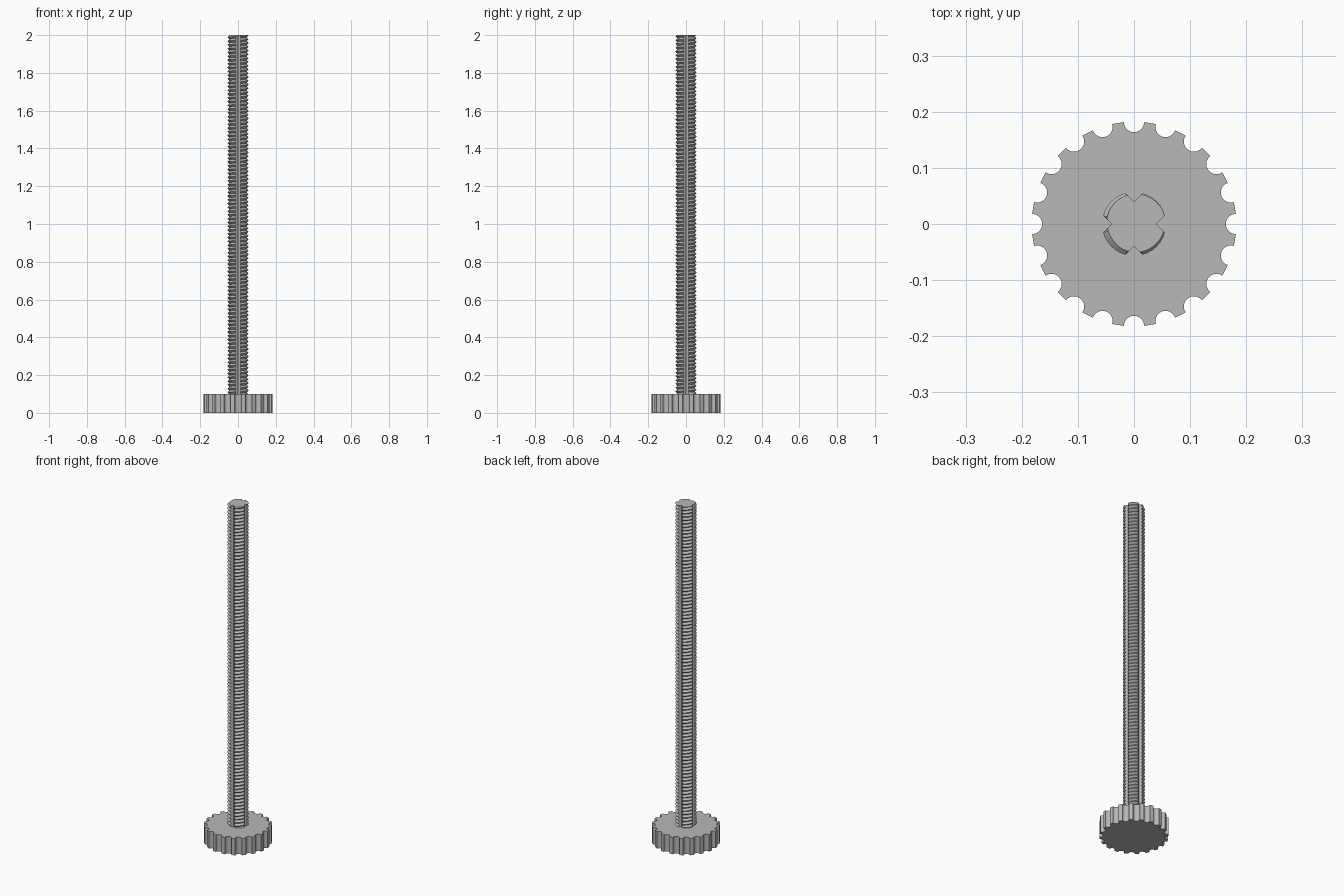
import bpy, bmesh, math

if "Cube" in bpy.data.objects:
    bpy.data.objects.remove(bpy.data.objects["Cube"])

# One plain grey for the whole screw
steel = bpy.data.materials.new("grey_metal")
steel.diffuse_color = (0.48, 0.48, 0.48, 1)
steel.use_nodes = True
steel.node_tree.nodes["Principled BSDF"].inputs["Base Color"].default_value = steel.diffuse_color


def finish(bm, name):
    bmesh.ops.recalc_face_normals(bm, faces=bm.faces)
    mesh = bpy.data.meshes.new(name)
    bm.to_mesh(mesh)
    bm.free()
    mesh.materials.append(steel)
    obj = bpy.data.objects.new(name, mesh)
    bpy.context.collection.objects.link(obj)
    bpy.ops.object.select_all(action='DESELECT')
    obj.select_set(True)
    bpy.context.view_layer.objects.active = obj
    bpy.ops.object.shade_smooth_by_angle(angle=math.radians(25))
    return obj


# Thumb wheel head: disc with scalloped grip notches
NOTCHES, NOTCH_C, NOTCH_R, HEAD_H, SEGS = 20, 0.1815, 0.018, 0.1, 10
bm = bmesh.new()
outline = []
for i in range(NOTCHES):
    a = 2 * math.pi * i / NOTCHES
    for j in range(SEGS + 1):
        b = -math.pi / 2 + math.pi * j / SEGS
        u, v = NOTCH_C - NOTCH_R * math.cos(b), NOTCH_R * math.sin(b)
        outline.append(bm.verts.new((u * math.cos(a) - v * math.sin(a),
                                     u * math.sin(a) + v * math.cos(a), 0)))
base = bm.faces.new(outline)
ext = bmesh.ops.extrude_face_region(bm, geom=[base], use_keep_orig=True)
top = [e for e in ext["geom"] if isinstance(e, bmesh.types.BMVert)]
bmesh.ops.translate(bm, verts=top, vec=(0, 0, HEAD_H))
finish(bm, "scalloped_head")

# Threaded shaft: helical ridges, cut by four lengthwise V grooves
PITCH, CREST, ROOT, GROOVE = 0.02, 0.057, 0.047, 0.04
Z0, Z1, START = 0.095, 2.0, math.radians(30)
QUARTER = (0, 4, 8, 11.6, 15.25, 25, 35, 45, 55, 65, 74.75, 78.4, 82, 86)
angles = [math.radians(q * 90 + d) for q in range(4) for d in QUARTER] + [2 * math.pi]


def radius(a, z):
    u = z / PITCH - (a - START) / (2 * math.pi)
    r = CREST - (CREST - ROOT) * abs(2 * (u - round(u)))
    phi = abs((a + math.pi / 4) % (math.pi / 2) - math.pi / 4)
    slope = math.cos(phi) - math.sin(phi)
    return min(r, GROOVE / slope) if slope > 0.1 else r


bm = bmesh.new()
first, last = int(2 * Z0 / PITCH) - 4, int(2 * Z1 / PITCH) + 4
columns = []
for a in angles:
    col = []
    for k in range(first, last + 1):
        z = PITCH * (k / 2 + (a - START) / (2 * math.pi))
        z = min(max(z, Z0), Z1)
        r = radius(a, z)
        col.append(bm.verts.new((r * math.cos(a), r * math.sin(a), z)))
    columns.append(col)
for c0, c1 in zip(columns, columns[1:]):
    for k in range(len(c0) - 1):
        quad = (c0[k], c1[k], c1[k + 1], c0[k + 1])
        if len({round(v.co.z, 6) for v in quad}) > 1:
            bm.faces.new(quad)
# End caps, then weld the seam and the clipped thread ends
for row in (0, -1):
    bm.faces.new([c[row] for c in columns[:-1]])
bmesh.ops.remove_doubles(bm, verts=bm.verts, dist=1e-5)
bmesh.ops.delete(bm, geom=[v for v in bm.verts if not v.link_faces], context='VERTS')
finish(bm, "threaded_shaft")
